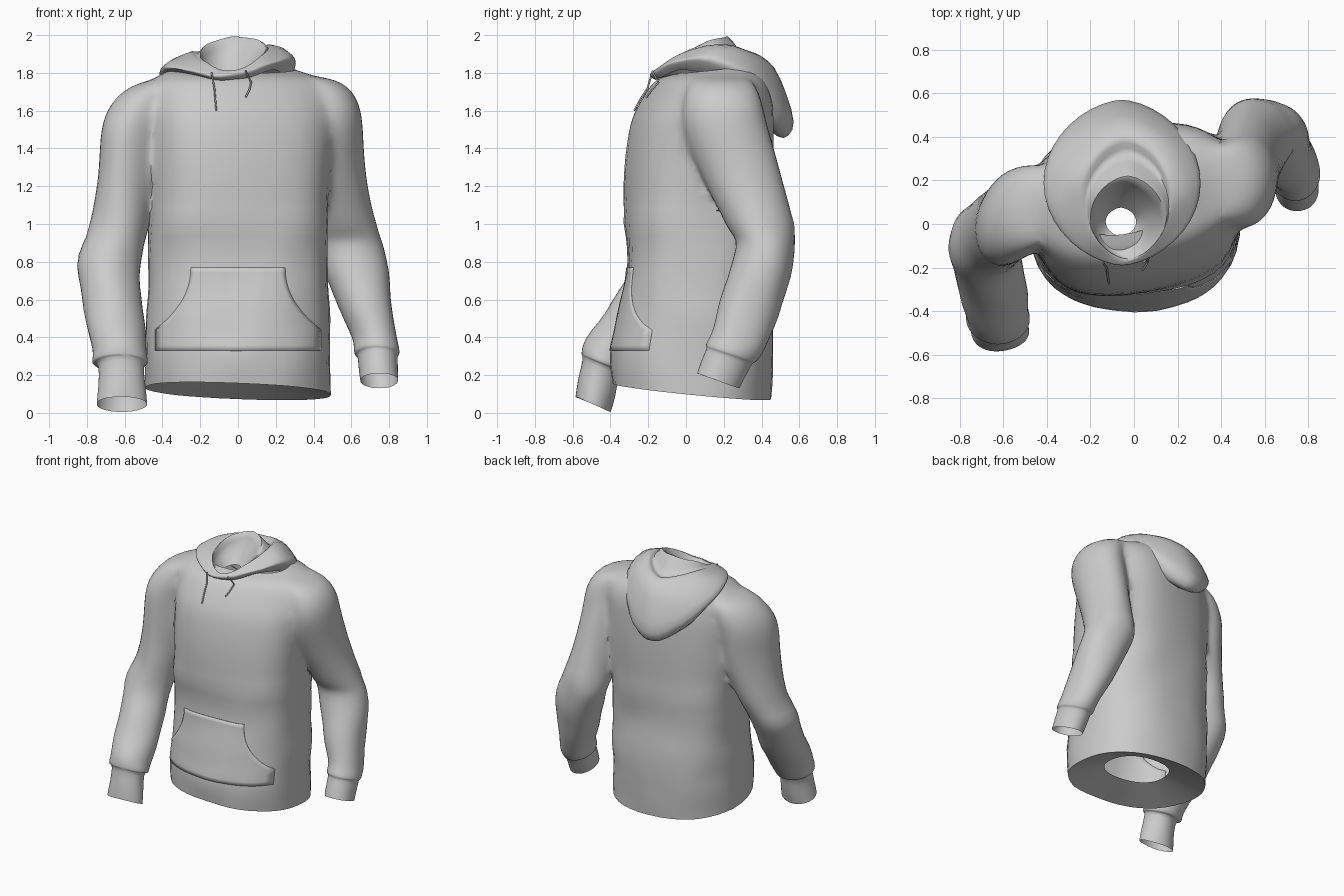
import bpy, bmesh, math
from mathutils import Vector, noise
from mathutils.bvhtree import BVHTree

if "Cube" in bpy.data.objects:
    bpy.data.objects.remove(bpy.data.objects["Cube"])

SIDES = 40

fabric = bpy.data.materials.new("grey_fabric")
fabric.use_nodes = True
GREY = (0.6, 0.6, 0.6, 1)
fabric.diffuse_color = GREY
fabric.node_tree.nodes["Principled BSDF"].inputs["Base Color"].default_value = GREY


def add_object(name, bm):
    mesh = bpy.data.meshes.new(name)
    bm.to_mesh(mesh)
    bm.free()
    mesh.materials.append(fabric)
    obj = bpy.data.objects.new(name, mesh)
    bpy.context.collection.objects.link(obj)
    return obj


def select(obj):
    bpy.ops.object.select_all(action='DESELECT')
    obj.select_set(True)
    bpy.context.view_layer.objects.active = obj


def smooth(obj, angle=45):
    select(obj)
    bpy.ops.object.shade_smooth_by_angle(angle=math.radians(angle))


def spline(keys, steps):
    """Catmull-Rom samples through a list of equal-length tuples."""
    out = []
    for i in range(len(keys) - 1):
        a, b, c, d = (keys[max(0, min(len(keys) - 1, i + k))] for k in (-1, 0, 1, 2))
        for s in range(steps):
            t = s / steps
            out.append([q + 0.5 * t * (r - p + t * (2 * p - 5 * q + 4 * r - w + t * (3 * (q - r) + w - p)))
                        for p, q, r, w in zip(a, b, c, d)])
    return out + [list(keys[-1])]


def loft(rings, caps):
    """Skin a list of point rings, optionally closing both ends."""
    bm = bmesh.new()
    loops = [[bm.verts.new(p) for p in ring] for ring in rings]
    for lower, upper in zip(loops, loops[1:]):
        for i in range(SIDES):
            j = (i + 1) % SIDES
            bm.faces.new((lower[i], lower[j], upper[j], upper[i]))
    if caps:
        bm.faces.new(loops[0])
        bm.faces.new(loops[-1])
    bmesh.ops.recalc_face_normals(bm, faces=bm.faces)
    return bm


def power_curve(value, exponent):
    return math.copysign(abs(value) ** exponent, value)


def cloth_ring(x, y, z, rx, ry, tilt, turn, power=2.0, lean=0, wrinkle=0.008):
    """Rounded cross-section, tilted in y, leaning in x and turned about z."""
    pts = []
    turn = math.radians(turn)
    for i in range(SIDES):
        a = math.tau * i / SIDES
        c, s = math.cos(a), math.sin(a)
        u = rx * power_curve(c, 2 / power)
        v = ry * power_curve(s, 2 / power)
        p = Vector((x + u * math.cos(turn) - v * math.sin(turn),
                    y + u * math.sin(turn) + v * math.cos(turn), z + tilt * v + lean * u))
        k = noise.noise(p * 5) * wrinkle
        pts.append(p + Vector((c, s, 0)) * k)
    return pts


# Torso: x, y, z, half width, half depth, tilt, turn, squareness, lean
torso_keys = [
    (0.00, 0.03, 0.115, 0.49, 0.42, -0.10, 0, 2.3, -0.04),
    (0.00, 0.03, 0.30, 0.49, 0.43, -0.04, 0, 2.3, -0.02),
    (0.00, 0.05, 0.50, 0.485, 0.41, 0, 0, 2.4, 0),
    (0.00, 0.06, 0.80, 0.475, 0.37, 0, 3, 2.6, 0),
    (0.00, 0.06, 1.15, 0.475, 0.39, 0, 9, 2.9, 0),
    (0.00, 0.08, 1.50, 0.48, 0.37, 0, 13, 2.9, 0),
    (0.00, 0.11, 1.65, 0.48, 0.33, 0, 14, 2.7, 0),
    (-0.01, 0.13, 1.77, 0.45, 0.27, 0, 13, 2.4, 0),
    (-0.02, 0.14, 1.82, 0.32, 0.18, 0.12, 10, 2.2, 0),
]
torso_rings = [cloth_ring(*k) for k in spline(torso_keys, 5)]
body = add_object("hoodie_body", loft(torso_rings, True))

# Sleeves from shoulder to cuff: x, y, z, half width, half depth, tilt, turn
right_keys = [
    (-0.33, 0.08, 1.77, 0.05, 0.08, 0, 0),
    (-0.44, 0.08, 1.735, 0.13, 0.18, 0, -10),
    (-0.51, 0.06, 1.63, 0.165, 0.22, 0, -18),
    (-0.555, 0.03, 1.50, 0.165, 0.235, 0, -20),
    (-0.57, 0.02, 1.30, 0.16, 0.225, 0, -20),
    (-0.63, -0.03, 1.00, 0.155, 0.19, 0, -10),
    (-0.69, -0.10, 0.78, 0.165, 0.17, -0.1, 0),
    (-0.66, -0.24, 0.55, 0.155, 0.15, -0.3, 0),
    (-0.63, -0.40, 0.34, 0.145, 0.13, -0.4, 0),
    (-0.625, -0.44, 0.27, 0.15, 0.12, -0.4, 0),
    (-0.62, -0.455, 0.24, 0.125, 0.10, -0.4, 0),
    (-0.615, -0.49, 0.045, 0.13, 0.09, -0.45, 0),
]
left_keys = [
    (0.33, 0.18, 1.78, 0.05, 0.08, 0, 0),
    (0.43, 0.19, 1.755, 0.13, 0.17, 0, 0),
    (0.495, 0.195, 1.64, 0.15, 0.21, 0, 0),
    (0.50, 0.21, 1.50, 0.165, 0.23, 0, 0),
    (0.525, 0.30, 1.25, 0.16, 0.21, 0, 0),
    (0.56, 0.39, 1.00, 0.18, 0.18, 0, 0),
    (0.595, 0.42, 0.86, 0.185, 0.155, -0.1, 0),
    (0.66, 0.35, 0.62, 0.15, 0.16, -0.25, 0),
    (0.72, 0.28, 0.40, 0.12, 0.14, -0.35, 0),
    (0.735, 0.24, 0.32, 0.115, 0.13, -0.35, 0),
    (0.74, 0.225, 0.29, 0.10, 0.115, -0.35, 0),
    (0.75, 0.17, 0.17, 0.10, 0.11, -0.36, 0),
]
for keys in (right_keys, left_keys):
    sleeve = add_object("sleeve", loft([cloth_ring(*k, wrinkle=0.015) for k in spline(keys, 4)], True))
    join = body.modifiers.new("join", 'BOOLEAN')
    join.operation = 'UNION'
    join.solver = 'EXACT'
    join.object = sleeve
    select(body)
    bpy.ops.object.modifier_apply(modifier=join.name)
    bpy.data.objects.remove(sleeve)

# Open the hem, neck and cuffs, and soften the shoulder joins
bm = bmesh.new()
bm.from_mesh(body.data)
bmesh.ops.delete(bm, geom=[f for f in bm.faces if len(f.verts) > SIDES // 2], context='FACES')
bmesh.ops.remove_doubles(bm, verts=bm.verts, dist=0.004)
upper = [v for v in bm.verts if v.co.z > 1.05 and not v.is_boundary]
for _ in range(10):
    bmesh.ops.smooth_vert(bm, verts=upper, factor=0.5, use_axis_x=True, use_axis_y=True, use_axis_z=True)
surface = BVHTree.FromBMesh(bm)
bm.to_mesh(body.data)
bm.free()
smooth(body, 60)

# Turned-in hem
x, y, z, rx, ry, *shape = torso_keys[0]
inner = cloth_ring(x, y, z + 0.09, rx * 0.47, ry * 0.47, *shape)
smooth(add_object("hem_facing", loft([torso_rings[0], inner], False)))


# Hood: x, y, half width, half depth, height at front, side and back
def hood_ring(x, y, rx, ry, front, side, back):
    pts = []
    for i in range(SIDES):
        a = math.tau * i / SIDES
        c = math.cos(a)
        px = x + rx * power_curve(math.sin(a), 1.2)
        h = side + (front - back) / 2 * c + ((front + back) / 2 - side) * c * c
        p = Vector((px, y - ry * c, h + 0.09 * px))
        pts.append(p + Vector((0, 0, noise.noise(p * 7) * 0.015)))
    return pts


hood_keys = [
    (-0.06, 0.01, 0.07, 0.065, 1.76, 1.76, 1.78),
    (-0.05, 0.02, 0.13, 0.15, 1.79, 1.84, 1.92),
    (-0.03, 0.03, 0.17, 0.19, 1.81, 1.92, 1.995),
    (-0.03, 0.08, 0.19, 0.24, 1.815, 1.92, 1.87),
    (-0.04, 0.115, 0.215, 0.285, 1.815, 1.93, 1.89),
    (-0.05, 0.16, 0.29, 0.34, 1.81, 1.90, 1.78),
    (-0.055, 0.19, 0.36, 0.38, 1.80, 1.835, 1.54),
    (-0.05, 0.165, 0.335, 0.35, 1.785, 1.80, 1.45),
    (-0.04, 0.13, 0.27, 0.29, 1.77, 1.77, 1.52),
]
smooth(add_object("hood", loft([hood_ring(*k) for k in spline(hood_keys, 3)], False)), 60)


def front_point(x, z, lift):
    hit = surface.ray_cast(Vector((x, -0.7, z)), Vector((0, 1, 0)))[0]
    return Vector((x, (hit.y if hit else -0.15) - lift, z))


# Front pouch pocket with curved hand openings
bm = bmesh.new()
COLS, ROWS = 24, 16
grid = []
for r in range(ROWS + 1):
    t = r / ROWS
    s = max(0, (t - 0.25) / 0.75)
    half = 0.25 + 0.19 * (1 - s) ** 2.2
    grid.append([bm.verts.new(front_point(half * (2 * c / COLS - 1), 0.33 + 0.44 * t, 0.006))
                 for c in range(COLS + 1)])
for r in range(ROWS):
    for c in range(COLS):
        bm.faces.new((grid[r][c], grid[r][c + 1], grid[r + 1][c + 1], grid[r + 1][c]))
pocket = add_object("front_pocket", bm)
thick = pocket.modifiers.new("thickness", 'SOLIDIFY')
thick.thickness = 0.008
thick.offset = -1
smooth(pocket)

# Drawstrings
for name, path in (("right_drawstring", [(-0.14, 1.80), (-0.125, 1.72), (-0.12, 1.66), (-0.115, 1.60)]),
                   ("left_drawstring", [(0.04, 1.81), (0.07, 1.75), (0.06, 1.71), (0.04, 1.67)])):
    curve = bpy.data.curves.new(name, 'CURVE')
    curve.dimensions = '3D'
    curve.bevel_depth = 0.005
    curve.bevel_resolution = 1
    curve.materials.append(fabric)
    line = curve.splines.new('POLY')
    line.points.add(len(path) - 1)
    for point, (px, pz) in zip(line.points, path):
        co = Vector((px, -0.18, pz)) if pz > 1.78 else front_point(px, pz, 0.01)
        point.co = (*co, 1)
    bpy.context.collection.objects.link(bpy.data.objects.new(name, curve))
